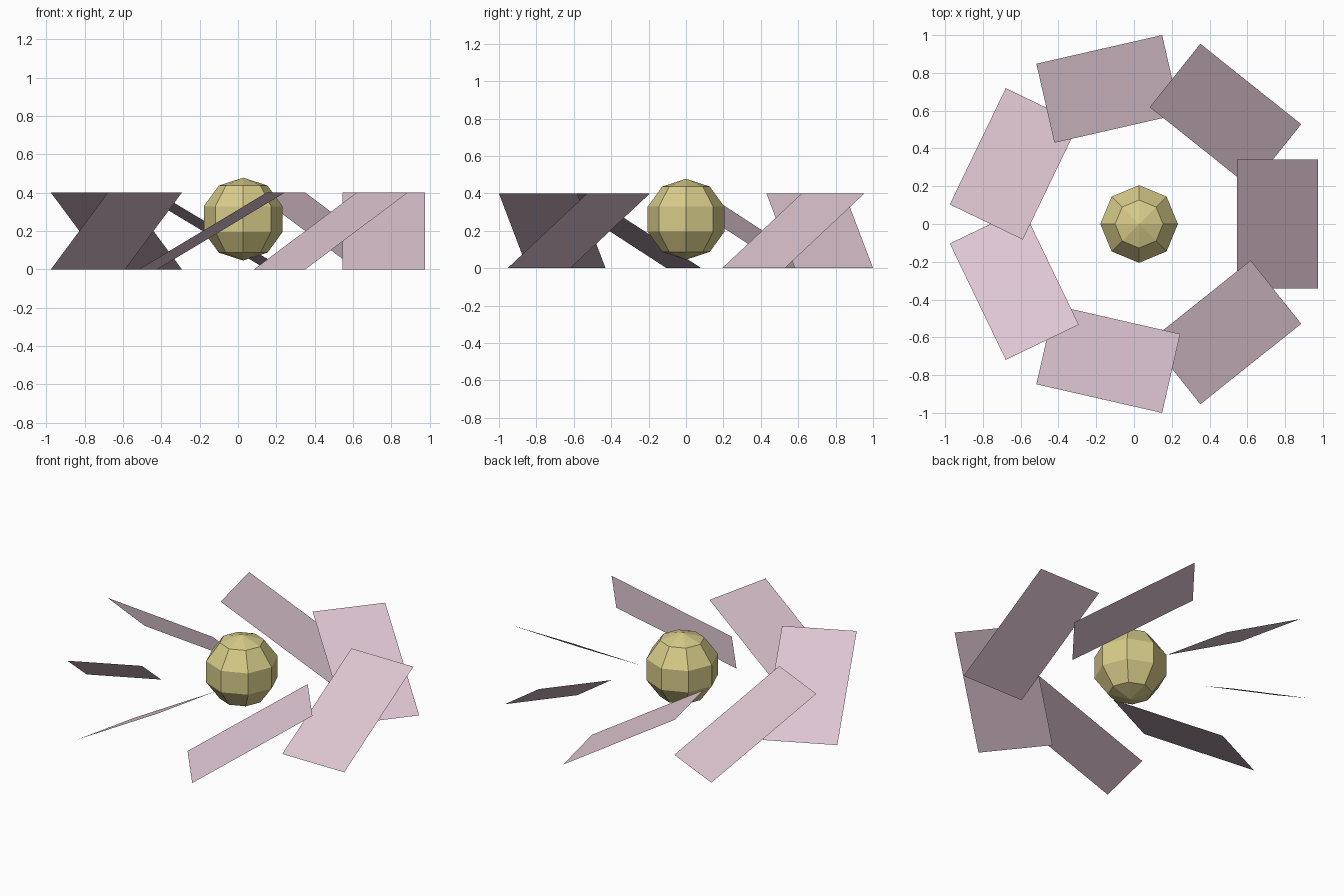
import bpy, bmesh, math
from mathutils import Matrix, Vector

if "Cube" in bpy.data.objects:
    bpy.data.objects.remove(bpy.data.objects["Cube"])

CENTER_X = 0.027
BLADES = 7


def material(name, rgb):
    m = bpy.data.materials.new(name)
    m.diffuse_color = (*rgb, 1)
    m.use_nodes = True
    m.node_tree.nodes["Principled BSDF"].inputs["Base Color"].default_value = m.diffuse_color
    return m


def finish(bm, name, mat):
    me = bpy.data.meshes.new(name)
    bm.to_mesh(me)
    bm.free()
    me.materials.append(mat)
    ob = bpy.data.objects.new(name, me)
    bpy.context.collection.objects.link(ob)


pink = material("dusty pink", (0.73, 0.56, 0.64))
gold = material("pale gold", (0.68, 0.60, 0.25))

# Ring of thin tilted blades: low at the clockwise end, high at the other
for i in range(BLADES):
    bm = bmesh.new()
    corners = [(0.519, -0.3415, 0), (0.948, -0.3415, 0),
               (0.948, 0.3415, 0.4), (0.519, 0.3415, 0.4)]
    turn = Matrix.Translation((CENTER_X, 0, 0)) @ Matrix.Rotation(i * math.tau / BLADES, 4, 'Z')
    bm.faces.new([bm.verts.new(turn @ Vector(c)) for c in corners])
    finish(bm, f"blade_{i + 1}", pink)

# Faceted ball in the middle
bm = bmesh.new()
bmesh.ops.create_uvsphere(bm, u_segments=8, v_segments=5, radius=0.216,
                          matrix=Matrix.Translation((CENTER_X, 0, 0.262)))
finish(bm, "center_ball", gold)
